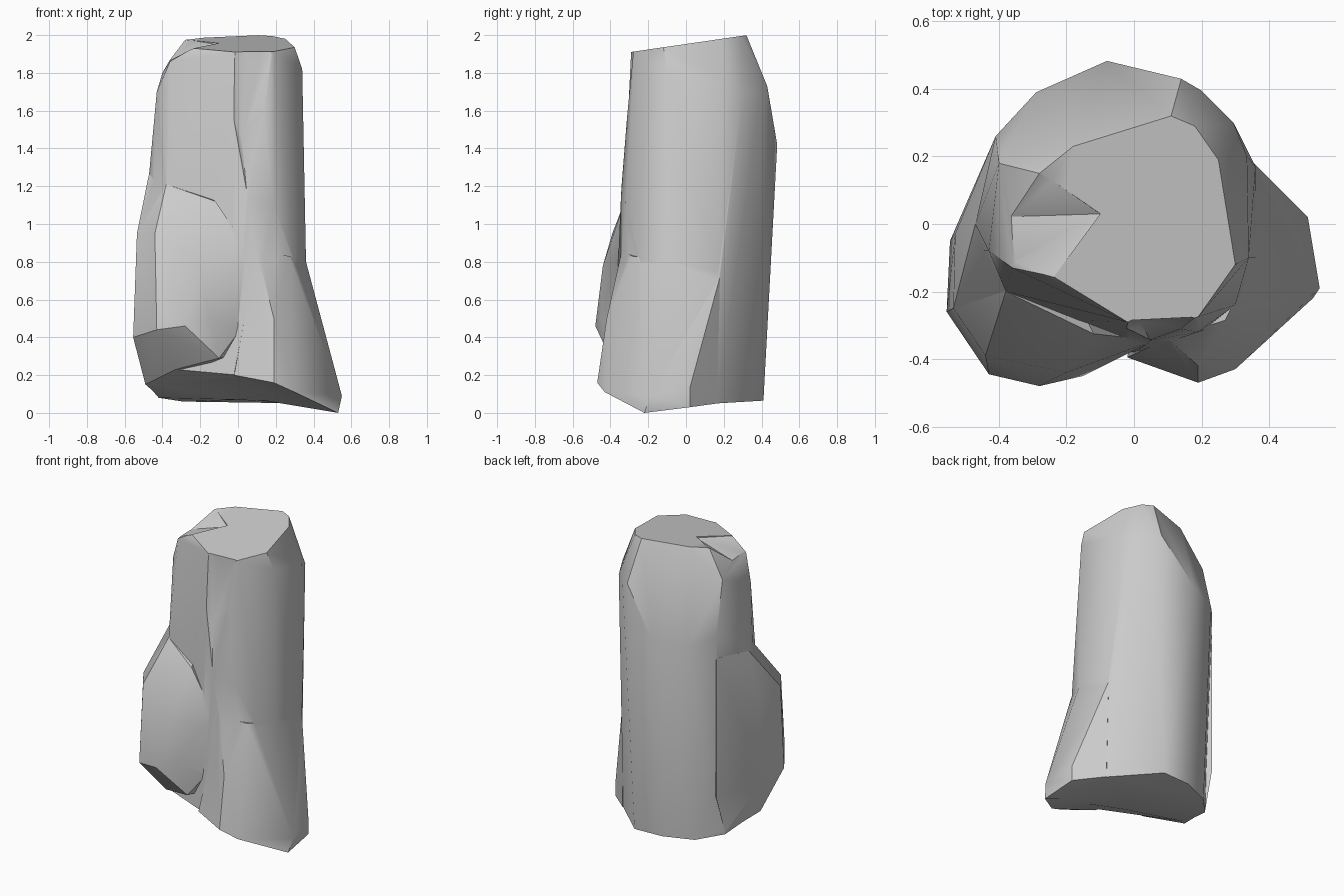
import bpy, bmesh, math


def hull(name, points):
    """Faceted solid wrapped around a few corner points."""
    bm = bmesh.new()
    for p in points:
        bm.verts.new(p)
    bmesh.ops.convex_hull(bm, input=bm.verts)
    loose = [v for v in bm.verts if not v.link_faces]
    bmesh.ops.delete(bm, geom=loose, context='VERTS')
    bmesh.ops.recalc_face_normals(bm, faces=bm.faces)
    me = bpy.data.meshes.new(name)
    bm.to_mesh(me)
    bm.free()
    ob = bpy.data.objects.new(name, me)
    bpy.context.collection.objects.link(ob)
    return ob


def combine(target, other, operation):
    """Apply a boolean and discard the second solid."""
    mod = target.modifiers.new("combine", 'BOOLEAN')
    mod.operation = operation
    mod.solver = 'EXACT'
    mod.object = other
    bpy.context.view_layer.objects.active = target
    bpy.ops.object.modifier_apply(modifier=mod.name)
    bpy.data.objects.remove(other)


# tilted crown outline, rising to the back
crown_xy = [(.11, .32), (.18, .29), (.25, .19), (.30, -.12), (.19, -.275), (.10, -.305),
            (-.02, -.29), (-.24, -.155), (-.28, .15), (-.18, .23)]
crown = [(x, y, 1.953 + .145 * y) for x, y in crown_xy]

# chamfered shoulder and upper shaft
shaft = [(-.36, -.13, 1.86), (-.36, .02, 1.87), (-.40, .18, 1.80), (-.43, -.08, 1.70),
         (.34, -.10, 1.82), (.335, .20, 1.75), (.295, .30, 1.70), (.20, .395, 1.70),
         (.14, .43, 1.73), (-.08, .483, 1.42), (-.29, .39, 1.40), (-.41, .26, 1.45),
         (-.47, .0, 1.27), (-.38, -.20, 1.20), (.05, -.345, 1.13), (.19, -.32, 1.10),
         (.30, -.24, .80), (.36, -.10, .80), (.36, .17, .75)]

# undercut foot of the shaft
foot = [(.36, .16, .05), (.10, .41, .065), (-.10, .40, .065), (-.29, .32, .06),
        (-.42, .18, .08), (-.48, -.08, .15), (-.33, -.28, .23), (.0, -.385, .20),
        (.25, -.30, .12), (.0, -.1, .07)]
trunk = hull("rock_column", crown + shaft + foot)

# bulge low on the front left, fading into the back and centre
bulge = hull("left_bulge", [
    (-.47, .0, 1.27), (-.38, -.20, 1.21), (-.535, -.25, .95), (-.53, -.03, .95),
    (-.44, -.39, .95), (-.20, -.44, .78), (-.12, -.325, 1.12), (-.43, -.445, .44),
    (-.28, -.48, .46), (-.15, -.45, .50), (-.555, -.26, .40), (-.545, -.05, .40),
    (-.10, -.40, .29), (-.33, -.30, .23), (-.49, -.10, .15), (-.42, .18, .09),
    (-.41, .26, 1.30), (-.41, .26, .35), (.06, -.345, .85), (.02, -.36, .45),
    (.0, -.20, .30)])

# flared spur on the front right
spur = hull("right_spur", [
    (.10, -.34, .86), (.27, -.285, .83), (.36, -.10, .80), (.355, .18, .72),
    (.19, -.42, .50), (.19, -.47, .16), (.30, -.43, .11), (.53, -.22, .0),
    (.55, -.19, .09), (.515, .02, .03), (.515, .02, .13), (-.02, -.395, .20),
    (.36, .165, .05), (.05, .0, .08), (.05, .0, .80)])

# shallow split down the front
split = hull("front_split", [
    (-.04, -.315, 1.60), (.16, -.315, 1.60), (.05, -.35, 1.13), (.02, -.292, 1.45),
    (-.01, -.284, 1.97), (.19, -.274, 1.97), (.05, -.5, 1.20), (.05, -.5, 1.97)])

# sunken facet in the top left of the crown
nick = hull("crown_nick", [
    (-.42, .02, 1.845), (-.10, .03, 1.948), (-.28, .155, 1.978), (-.24, -.16, 1.928),
    (-.42, -.15, 1.85), (-.28, .16, 2.1), (-.10, .03, 2.1), (-.24, -.16, 2.1),
    (-.42, .02, 2.1)])

combine(trunk, bulge, 'UNION')
combine(trunk, spur, 'UNION')
combine(trunk, split, 'DIFFERENCE')
combine(trunk, nick, 'DIFFERENCE')

# soft shading with the sharp breaks kept
trunk.select_set(True)
bpy.context.view_layer.objects.active = trunk
bpy.ops.object.shade_smooth_by_angle(angle=math.radians(30))
